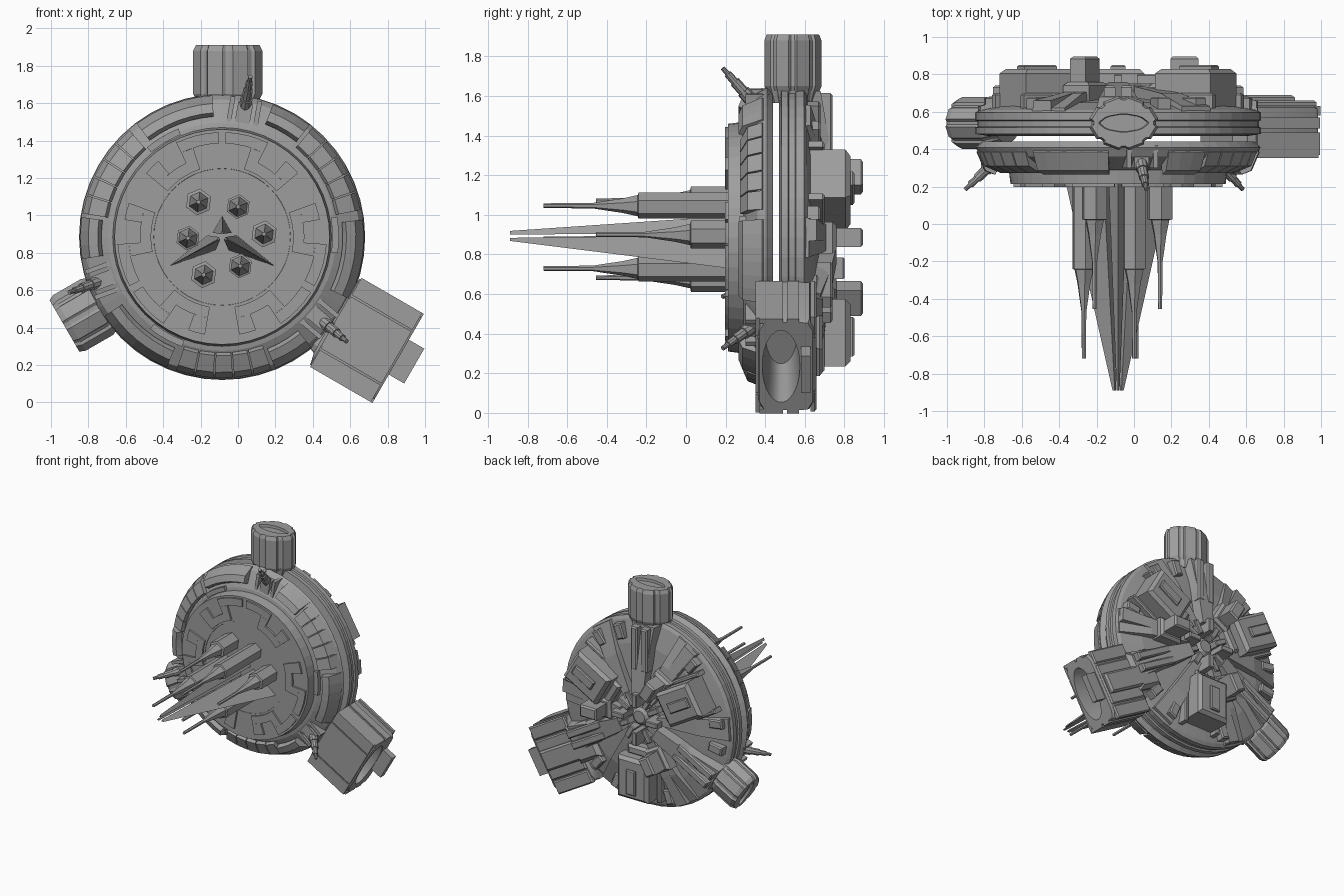
import bpy, bmesh
from math import sin, cos, radians, pi

if "Cube" in bpy.data.objects:
    bpy.data.objects.remove(bpy.data.objects["Cube"])

CX, CZ = -0.085, 0.885          # disc axis (runs along y)
GREY = bpy.data.materials.new("dark_grey")
GREY.diffuse_color = (.34, .34, .34, 1)
GREY.use_nodes = True
GREY.node_tree.nodes["Principled BSDF"].inputs["Base Color"].default_value = GREY.diffuse_color

def Q(a, r, t, y):
    """Point from angle (deg), radial, tangential and y distances."""
    a = radians(a)
    return (CX + r*cos(a) - t*sin(a), y, CZ + r*sin(a) + t*cos(a))

def loft(name, rings, smooth=False):
    """Skin a list of equal-length rings and cap both ends."""
    bm = bmesh.new()
    vs = [[bm.verts.new(p) for p in ring] for ring in rings]
    n = len(vs[0])
    for A, B in zip(vs, vs[1:]):
        for i in range(n):
            bm.faces.new((A[i], A[(i+1) % n], B[(i+1) % n], B[i]))
    bm.faces.new(vs[0])
    bm.faces.new(vs[-1])
    bmesh.ops.recalc_face_normals(bm, faces=bm.faces)
    me = bpy.data.meshes.new(name)
    bm.to_mesh(me)
    bm.free()
    me.materials.append(GREY)
    ob = bpy.data.objects.new(name, me)
    bpy.context.collection.objects.link(ob)
    if smooth:
        bpy.ops.object.select_all(action='DESELECT')
        ob.select_set(True)
        bpy.context.view_layer.objects.active = ob
        bpy.ops.object.shade_smooth_by_angle(angle=radians(25))
    return ob

def lathe(name, profile, n=48):
    """Solid of (radius, y) rings about the disc axis."""
    return loft(name, [[Q(360*i/n, r, 0, y) for i in range(n)] for r, y in profile])

def arc(name, section, a0, a1, step=6):
    """Sweep a (radius, y) section between two angles."""
    n = max(1, round((a1-a0)/step))
    return loft(name, [[Q(a0+(a1-a0)*k/n, r, 0, y) for r, y in section] for k in range(n+1)])

def block(name, a, r0, r1, t0, t1, y0, y1, taper=0.0):
    """Radial box; taper chamfers its rear face."""
    base = [(r0, t0), (r1, t0), (r1, t1), (r0, t1)]
    rm, tm = (r0+r1)/2, (t0+t1)/2
    rings = [[Q(a, r, t, y0) for r, t in base]]
    if taper:
        rings.append([Q(a, r, t, y1-taper) for r, t in base])
    rings.append([Q(a, r - taper*(1 if r > rm else -1), t - taper*(1 if t > tm else -1), y1)
                  for r, t in base])
    return loft(name, rings)

def wedge(name, a, ends):
    """Radial ramp from (radius, half width at base, at top, y0, y1) stations."""
    return loft(name, [[Q(a, r, -w, y0), Q(a, r, w, y0), Q(a, r, v, y1), Q(a, r, -v, y1)]
                       for r, w, v, y0, y1 in ends])

# Two discs with an open gap between them
lathe("front_disc", [(0.05, .44), (.73, .44), (.762, .41), (.735, .36), (.61, .295), (.585, .29),
                     (.575, .213), (.366, .213), (.365, .215), (.05, .215)])
lathe("rear_disc", [(.05, .47), (.69, .47), (.765, .482), (.765, .515), (.752, .52), (.752, .55),
                    (.765, .555), (.765, .595), (.74, .61), (.56, .65), (.15, .68), (.15, .665), (.02, .665)])

# Central triple spike: separate slender blades leaning together at the tip
for a, base, w in ((-151, .32, .045), (-29, .32, .045), (90, .11, .05)):
    loft("centre_spike", [[Q(a, base*.2, -w, .22), Q(a, base, 0, .22), Q(a, base*.2, w, .22)],
                          [Q(a, .016, -.008, -.89), Q(a, .034, 0, -.89), Q(a, .016, .008, -.89)]])

# Six needle antennas, long and short alternating
for k in range(3):
    for a, r, y1, sides, rad in ((62+120*k, .183, -.24, 6, .066), (4+120*k, .225, .025, 6, .072)):
        x, _, z = Q(a, r, 0, 0)
        prof = [(rad, .22), (rad, y1), (.054, y1-.004), (.037, y1-.08), (.022, y1-.18),
                (.014, y1-.23), (.012, y1-.48)]
        loft("needle_antenna", [[(x+q*cos(2*pi*i/sides+.4), y, z+q*sin(2*pi*i/sides+.4))
                                 for i in range(sides)] for q, y in prof])

armour = [(.645, .30), (.665, .265), (.715, .285), (.758, .385), (.74, .405), (.65, .36)]
segment = [(.62, .295), (.635, .272), (.725, .31), (.755, .385), (.735, .40), (.63, .35)]
for k in range(3):
    o = 120*k
    # Raised hooked panels on the front plate
    for s in (1, -1):
        for r0, r1, a0, a1 in ((.50, .56, 2, 26), (.40, .50, 18, 26), (.38, .44, 18, 50), (.44, .53, 40, 50)):
            lo, hi = sorted((90+o+s*a0, 90+o+s*a1))
            arc("front_panel", [(r0, .198), (r1, .198), (r1, .23), (r0, .23)], lo, hi)
    # Armour blocks round the front ring
    arc("ring_armour", armour, 94+o, 127+o)
    for j in range(5):
        arc("ring_armour_segment", segment, 131+o+j*8, 138.4+o+j*8)
    arc("ring_armour_end", armour, 172+o, 189+o)
    arc("ring_bracket", [(.59, .27), (.625, .27), (.625, .32), (.59, .32)], 112+o, 130+o)
    # Turret with stepped barrel
    a = 80+o
    for t in (-.085, .06):
        block("turret_cheek", a, .60, .75, t, t+.025, .30, .42)
    block("turret_mount", a, .61, .73, -.04, .04, .30, .40)
    rings = []
    for s, q in ((0, .034), (.4, .034), (.4, .027), (.65, .027), (.65, .02), (.85, .02), (.85, .013), (1, .012)):
        r0, y0 = .67 + .2*s, .36 - .175*s
        rings.append([Q(a, r0+q*.66*cos(2*pi*i/10), q*sin(2*pi*i/10), y0+q*.75*cos(2*pi*i/10))
                      for i in range(10)])
    loft("turret_barrel", rings)

    # Rear machinery: large housings
    a = 30+o
    block("rear_housing", a, .31, .65, -.14, .14, .60, .83, .025)
    block("housing_step", a, .24, .32, -.10, .10, .62, .75, .02)
    block("housing_hatch", a, .40, .60, -.04, .04, .80, .85, .008)
    for t in (-.17, .135):
        block("housing_skirt", a, .29, .68, t, t+.035, .58, .70, .01)
    # Posts between the housings
    a = 120+o
    block("rear_post", a, .25, .45, -.08, .08, .60, .76, .02)
    block("rear_post_cap", a, .28, .43, -.048, .048, .74, .895, .012)
    # Double spokes running to the pods
    a = 90+o
    wedge("rear_spoke", a, ((.18, .05, .05, .60, .76), (.45, .09, .07, .60, .73), (.74, .13, .10, .57, .68)))
    for t in (-.075, .015):
        block("spoke_rail", a, .38, .73, t, t+.06, .66, .74, .01)
    # Fanned ramps dropping to the rim
    for a, w, h in ((0+o, .11, .62), (56+o, .10, .63), (123+o, .06, .66)):
        wedge("rear_ramp", a, ((.17, .03, .03, .60, .74), (.5, w*.75, w*.65, .58, .70), (.745, w, w*.9, .57, h)))
    for a in (10+o, 52+o, 70+o):
        block("rim_block", a, .60, .72, -.035, .035, .58, .68, .01)

# Hub collar and small fins at the rear centre
for k in range(12):
    h = .80 if k % 3 == 0 else .75
    block("hub_fin", 30*k, .10, .21, -.022, .022, .64, h, .006)
lathe("hub_core", [(.075, .65), (.075, .71), (.05, .73), (.02, .73)], 12)

# Fluted pods at the top and lower left
def pod(name, a, t, w, d, r1):
    n, rings = 32, []
    for r, s in ((.68, .8), (.74, .93), (.765, 1), (r1-.03, 1), (r1, .92), (r1, .70),
                 (r1-.02, .66), (r1-.02, .05)):
        ring = []
        for i in range(n):
            b = 2*pi*(i//4*4 + (0.35, 0.75, 3.25, 3.65)[i % 4])/n   # panel edges, grooves between
            groove = .92 if i % 4 in (0, 3) and s > .8 else 1
            c, q = cos(b), sin(b)
            e = (abs(c)**1.8 + abs(q)**1.8)**(-1/1.8)
            ring.append(Q(a, r, t + w*s*groove*e*c*1.02, .54 + d*s*groove*e*q*(1.05 if s > .75 else .5)))
        rings.append(ring)
    loft(name, rings)
pod("top_pod", 90, -.03, .185, .14, 1.025)
pod("left_pod", 210, -.01, .172, .135, .968)

# Hangar with an oval opening at its outer end
A, T = 330, -.092
def hull(r, hw, hd, yc=.505, oval=False):
    ring = []
    for i in range(32):
        c, s = cos(2*pi*(i+.5)/32), sin(2*pi*(i+.5)/32)
        m = 1 if oval else 1/max(abs(c), abs(s), (abs(c)+abs(s))/1.8)
        ring.append(Q(A, r, T+hw*c*m, yc+hd*s*m))
    return ring
loft("hangar", [hull(.66, .17, .10), hull(.735, .20, .12), hull(.75, .265, .145), hull(1.115, .265, .145),
                hull(1.14, .255, .135), hull(1.14, .21, .095, .48, True), hull(1.05, .195, .09, .48, True),
                hull(.82, .17, .08, .48, True)], True)
for t0, t1 in ((-.275, -.17), (-.16, .16), (.17, .275)):
    block("hangar_rear_plate", A, .755, 1.12, T+t0, T+t1, .63, .66, .01)
    block("hangar_front_plate", A, .755, 1.13, T+t0, T+t1, .352, .375)
for s in (1, -1):
    lo, hi = sorted((T+s*.25, T+s*.275))
    block("hangar_side_plate", A, .755, 1.14, lo, hi, .37, .49)
    block("hangar_side_plate", A, .755, 1.14, lo, hi, .51, .57)
block("hangar_tail", A, 1.08, 1.235, T-.10, T+.115, .58, .63)
block("hangar_neck", A, .55, .78, -.20, .10, .55, .69, .03)
block("hangar_spine", A, .72, 1.10, T-.08, T+.08, .64, .69, .015)
